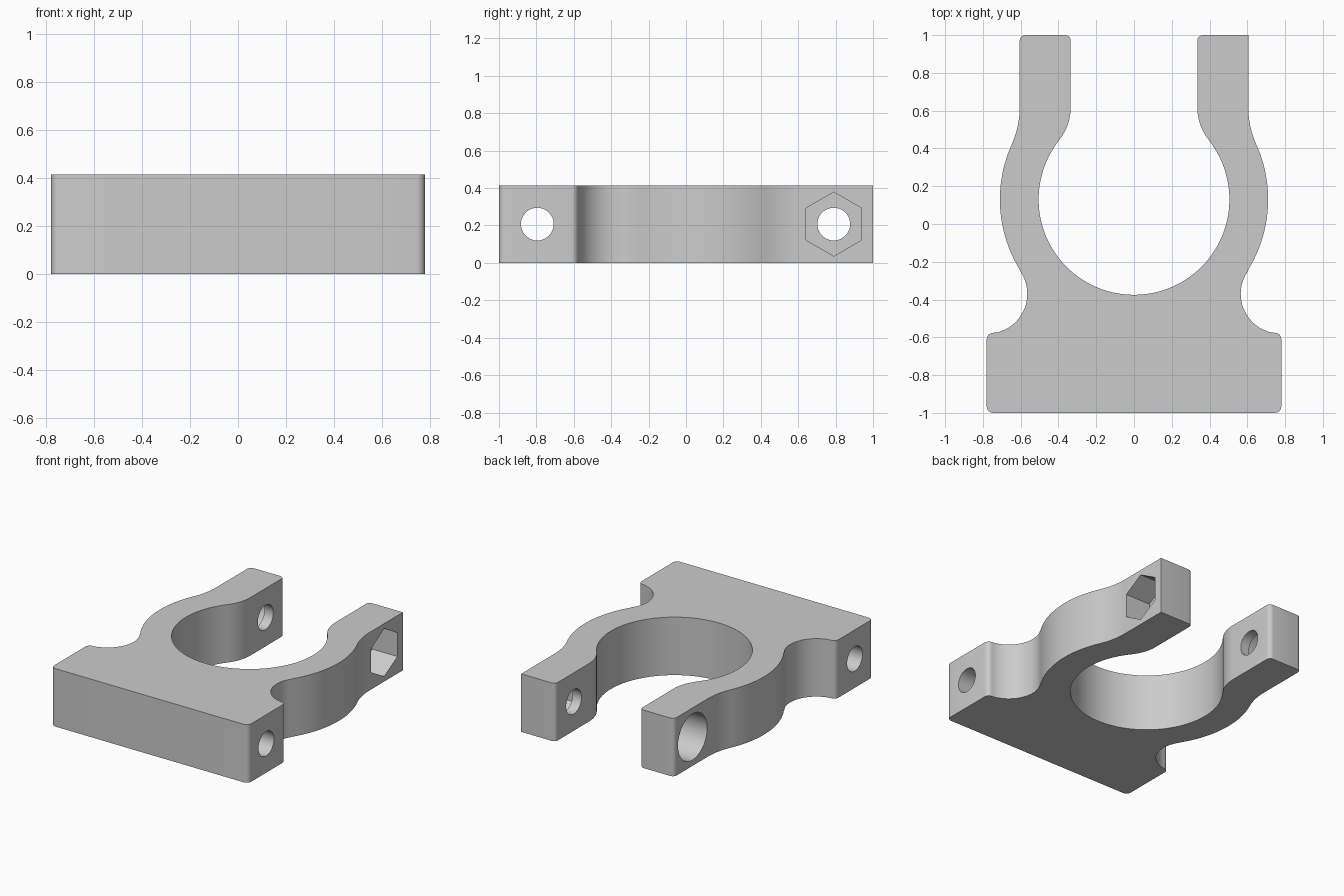
import bpy, bmesh, math
from math import cos, sin, radians, atan2, degrees
from mathutils import Matrix, Vector

HEIGHT = 0.415
RING = (0, 0.13)          # centre of the round opening
MID = HEIGHT / 2

cube = bpy.data.objects.get("Cube")
if cube:
    bpy.data.objects.remove(cube, do_unlink=True)

grey = bpy.data.materials.new("plain grey")
grey.use_nodes = True
colour = (0.6, 0.6, 0.6, 1)
grey.diffuse_color = colour
grey.node_tree.nodes["Principled BSDF"].inputs["Base Color"].default_value = colour


def arc(centre, r, start, end, steps=12):
    angles = [radians(start + (end - start) * i / steps) for i in range(steps + 1)]
    return [(centre[0] + r * cos(a), centre[1] + r * sin(a)) for a in angles]


def bearing(a, b):
    return degrees(atan2(b[1] - a[1], b[0] - a[0]))


def prism(name, points, depth, matrix=Matrix()):
    """Extrude a 2D outline along local z."""
    bm = bmesh.new()
    face = bm.faces.new([bm.verts.new((x, y, 0)) for x, y in points])
    top = bmesh.ops.extrude_face_region(bm, geom=[face])["geom"]
    verts = [v for v in top if isinstance(v, bmesh.types.BMVert)]
    bmesh.ops.translate(bm, verts=verts, vec=(0, 0, depth))
    bm.transform(matrix)
    bmesh.ops.recalc_face_normals(bm, faces=bm.faces)
    mesh = bpy.data.meshes.new(name)
    bm.to_mesh(mesh)
    bm.free()
    obj = bpy.data.objects.new(name, mesh)
    mesh.materials.append(grey)
    bpy.context.collection.objects.link(obj)
    return obj


def half_outline(rounded_tip):
    """Right half, from the bottom of the base round to the bottom of the opening."""
    neck, outer, inner = (0.775, -0.37), (1.091, 0.62), (0.62, 0.62)
    c = 0.035
    pts = arc((0.78 - c, -1 + c), c, -90, 0, 5)
    pts += arc((0.78 - c, -0.576 - c), c, 0, 90, 5)
    # scooped neck, ring wall, then the flare into the straight arm
    pts += arc(neck, 0.21, 255, bearing(neck, RING), 20)
    pts += arc(RING, 0.71, bearing(RING, neck), bearing(RING, outer), 28)[1:]
    pts += arc(outer, 0.486, bearing(outer, RING) % 360, 180, 10)[1:]
    pts += arc((0.575, 0.97), 0.03, 0, 90, 5) if rounded_tip else [(0.605, 1)]
    pts += arc((0.365, 0.97), 0.03, 90, 180, 5)
    # inside of the arm and the round opening
    pts += arc(inner, 0.285, 180, bearing(inner, RING) % 360, 10)
    pts += arc(RING, 0.505, bearing(RING, inner), -90, 40)[1:]
    return pts


# Clamp body: mirrored outline, one arm tip left square
right = half_outline(False)
left = [(-x, y) for x, y in reversed(half_outline(True))]
body = prism("clamp_body", right + left[1:], HEIGHT)


def bore(name, r, sides, y, x0, x1):
    """Cutter running along x, with a corner pointing up."""
    place = Matrix(((0, 0, 1, x0), (1, 0, 0, y), (0, 1, 0, MID), (0, 0, 0, 1)))
    cutter = prism(name, arc((0, 0), r, 90, 450, sides)[:-1], x1 - x0, place)
    cutter.hide_render = True
    return cutter


# Bolt holes, nut pocket and bolt head recess
cutters = [
    bore("base_hole_cutter", 0.0875, 40, -0.795, -1, 1),
    bore("arm_hole_cutter", 0.0875, 40, 0.79, -1, 1),
    bore("nut_pocket_cutter", 0.171, 6, 0.79, 0.405, 1),
    bore("head_recess_cutter", 0.165, 48, 0.79, -1, -0.405),
]
bpy.ops.object.select_all(action="DESELECT")
bpy.context.view_layer.objects.active = body
body.select_set(True)
for cutter in cutters:
    mod = body.modifiers.new(cutter.name, "BOOLEAN")
    mod.operation = "DIFFERENCE"
    mod.solver = "EXACT"
    mod.object = cutter
    bpy.ops.object.modifier_apply(modifier=mod.name)
    bpy.data.objects.remove(cutter, do_unlink=True)

bpy.ops.object.shade_smooth_by_angle(angle=radians(30))
